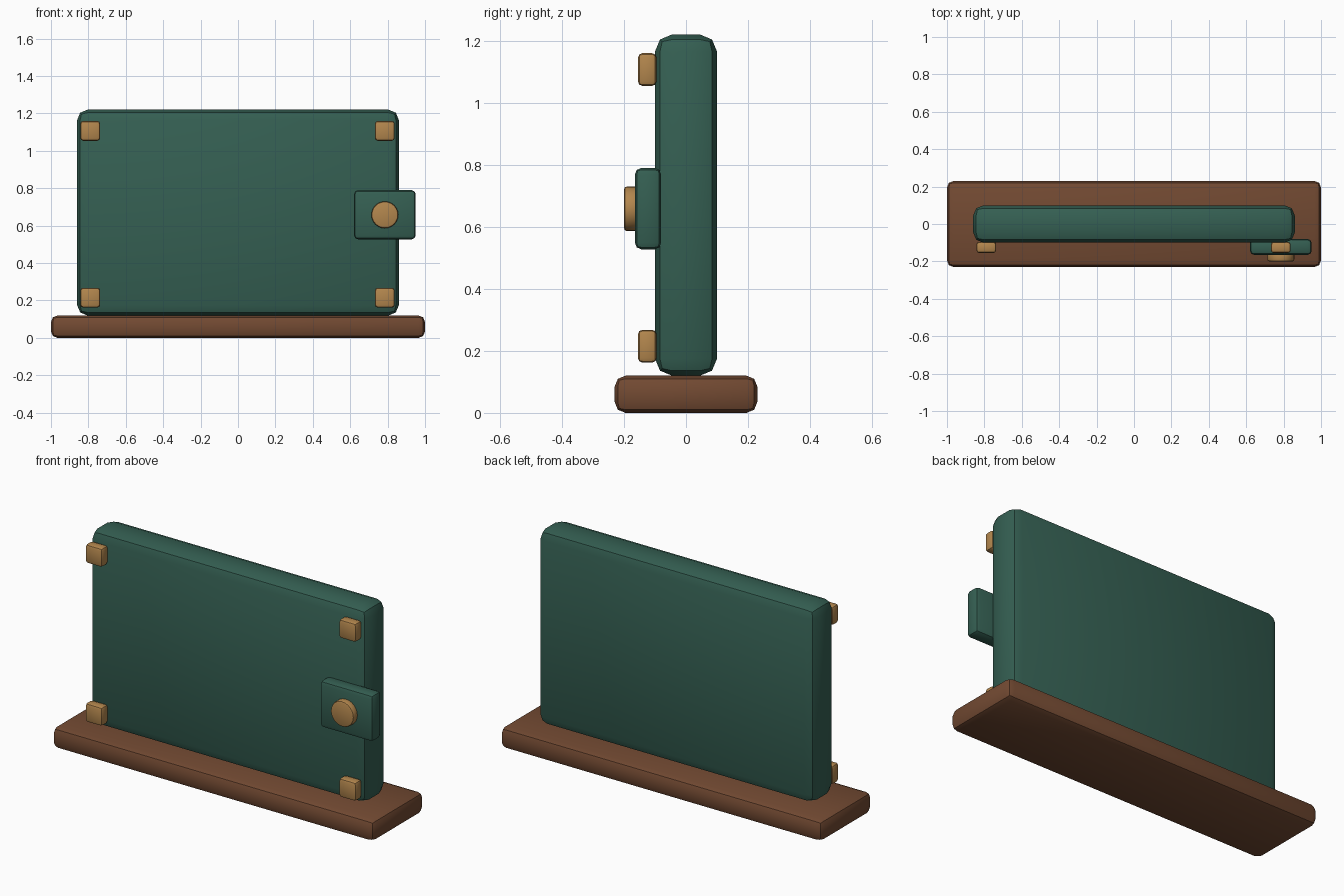
import bpy
import math

if "Cube" in bpy.data.objects:
    bpy.data.objects.remove(bpy.data.objects["Cube"])


def material(name, rgb):
    m = bpy.data.materials.new(name)
    m.diffuse_color = (*rgb, 1)
    m.use_nodes = True
    m.node_tree.nodes["Principled BSDF"].inputs["Base Color"].default_value = m.diffuse_color
    return m


GREEN = material("green_leather", (0.035, 0.115, 0.085))
BROWN = material("brown_wood", (0.17, 0.068, 0.032))
BRASS = material("brass", (0.45, 0.24, 0.075))


def finish(obj, name, mat, bevel):
    obj.name = name
    obj.data.materials.append(mat)
    mod = obj.modifiers.new("rounded_edges", 'BEVEL')
    mod.width = bevel
    mod.segments = 2
    mod.limit_method = 'ANGLE'
    bpy.ops.object.modifier_apply(modifier=mod.name)
    bpy.ops.object.shade_smooth_by_angle(angle=math.radians(30))
    return obj


def box(name, x, y, z, mat, bevel):
    """Rounded box from (min, max) ranges on each axis."""
    bpy.ops.mesh.primitive_cube_add(size=1, location=[sum(r) / 2 for r in (x, y, z)])
    obj = bpy.context.object
    obj.scale = [r[1] - r[0] for r in (x, y, z)]
    bpy.ops.object.transform_apply(location=False, rotation=False, scale=True)
    return finish(obj, name, mat, bevel)


# Wooden stand and the upright cover block
box("base", (-1, 1), (-0.23, 0.23), (0, 0.12), BROWN, 0.035)
box("cover", (-0.86, 0.86), (-0.10, 0.10), (0.12, 1.22), GREEN, 0.055)

# Brass studs on the four front corners
for side, x in (("left", -0.79), ("right", 0.785)):
    for level, z in (("lower", 0.215), ("upper", 1.107)):
        box(f"{level}_{side}_corner", (x - 0.053, x + 0.053), (-0.155, -0.095),
            (z - 0.053, z + 0.053), BRASS, 0.015)

# Clasp strap overhanging the right edge
box("clasp", (0.62, 0.95), (-0.165, -0.08), (0.527, 0.79), GREEN, 0.022)

# Round brass snap on the clasp
bpy.ops.mesh.primitive_cylinder_add(vertices=24, radius=0.072, depth=0.05,
                                    location=(0.785, -0.175, 0.658),
                                    rotation=(math.pi / 2, 0, 0))
finish(bpy.context.object, "snap", BRASS, 0.01)
